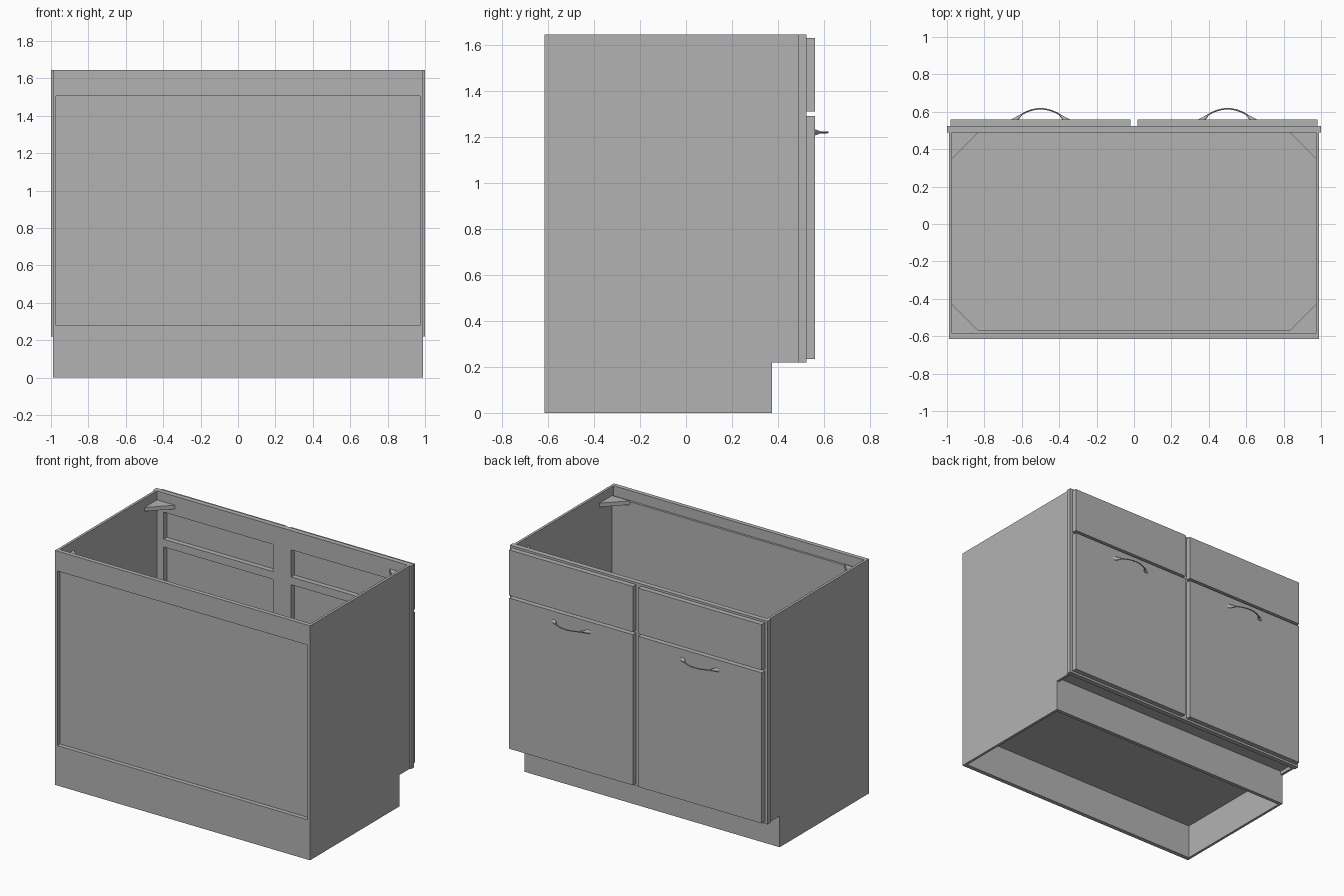
import bpy
import bmesh
from mathutils import Vector
from math import cos, sin, tau

cube = bpy.data.objects.get("Cube")
if cube:
    bpy.data.objects.remove(cube, do_unlink=True)

grey = bpy.data.materials.new("cabinet_grey")
grey.use_nodes = True
colour = (0.45, 0.45, 0.45, 1)
grey.diffuse_color = colour
grey.node_tree.nodes["Principled BSDF"].inputs["Base Color"].default_value = colour


def finish(name, bm):
    bmesh.ops.recalc_face_normals(bm, faces=bm.faces)
    mesh = bpy.data.meshes.new(name)
    bm.to_mesh(mesh)
    bm.free()
    mesh.materials.append(grey)
    obj = bpy.data.objects.new(name, mesh)
    bpy.context.collection.objects.link(obj)
    return obj


def box(name, x, y, z):
    bm = bmesh.new()
    bmesh.ops.create_cube(bm, size=1)
    for v in bm.verts:
        v.co = [r[0] + (c + 0.5) * (r[1] - r[0]) for c, r in zip(v.co, (x, y, z))]
    return finish(name, bm)


def extrude(bm, faces, offset):
    out = bmesh.ops.extrude_face_region(bm, geom=faces)
    verts = [g for g in out["geom"] if isinstance(g, bmesh.types.BMVert)]
    bmesh.ops.translate(bm, verts=verts, vec=offset)


def prism(name, points, offset):
    bm = bmesh.new()
    face = bm.faces.new([bm.verts.new(p) for p in points])
    extrude(bm, [face], offset)
    return finish(name, bm)


SIDE_IN, SIDE_OUT = 0.972, 0.99
BACK, PANEL_Y, INNER_BACK = -0.615, -0.585, -0.57
FRAME_Y, DOOR_Y, FRONT_Y = 0.49, 0.525, 0.56
TOP, KICK_Y, KICK_Z, FLOOR_Z = 1.645, 0.375, 0.22, 0.245

# Side panels with a toe notch, and triangular corner braces
profile = [(BACK, 0), (KICK_Y, 0), (KICK_Y, KICK_Z),
           (FRAME_Y, KICK_Z), (FRAME_Y, TOP), (BACK, TOP)]
for side, s in (("left", 1), ("right", -1)):
    prism(side + "_side_panel", [(s * SIDE_IN, y, z) for y, z in profile],
          (s * (SIDE_OUT - SIDE_IN), 0, 0))
    for end, y, d in (("front", FRAME_Y, -1), ("rear", INNER_BACK, 1)):
        leg = 0.14
        prism(f"{side}_{end}_corner_brace",
              [(s * SIDE_IN, y, 1.555), (s * (SIDE_IN - leg), y, 1.555),
               (s * SIDE_IN, y + d * leg, 1.555)], (0, 0, 0.027))

# Rear rails and the recessed rear panel
inside = (-SIDE_IN, SIDE_IN)
box("rear_top_rail", inside, (BACK, PANEL_Y), (1.505, TOP))
box("rear_bottom_rail", inside, (BACK, PANEL_Y), (0, 0.28))
box("rear_panel", inside, (PANEL_Y, INNER_BACK), (FLOOR_Z, 1.575))

# Floor and toe board
box("floor_panel", inside, (PANEL_Y, FRAME_Y), (FLOOR_Z, 0.272))
box("toe_board", inside, (KICK_Y - 0.025, KICK_Y), (0, FLOOR_Z))

# Face frame: a grid of cells with four openings left out
xs = [-1, -0.92, -0.07, 0.07, 0.92, 1]
zs = [KICK_Z, 0.28, 1.265, 1.32, 1.51, TOP]
bm = bmesh.new()
grid = [[bm.verts.new((x, FRAME_Y, z)) for z in zs] for x in xs]
cells = []
for i in range(len(xs) - 1):
    for j in range(len(zs) - 1):
        if not (i % 2 and j % 2):
            cells.append(bm.faces.new((grid[i][j], grid[i + 1][j],
                                       grid[i + 1][j + 1], grid[i][j + 1])))
extrude(bm, cells, (0, DOOR_Y - FRAME_Y, 0))
finish("face_frame", bm)


# Flared handle foot: an oval base narrowing to the bow
def handle_foot(name, base, tip):
    bm = bmesh.new()
    n = 12
    rings = []
    for centre, rx, rz in ((base, 0.02, 0.014), (tip, 0.004, 0.004)):
        rings.append([bm.verts.new(Vector(centre) + Vector(
            (rx * cos(tau * k / n), 0, rz * sin(tau * k / n)))) for k in range(n)])
    for k in range(n):
        m = (k + 1) % n
        bm.faces.new((rings[0][k], rings[0][m], rings[1][m], rings[1][k]))
    for ring in rings:
        bm.faces.new(ring)
    for face in bm.faces:
        face.smooth = len(face.verts) == 4
    finish(name, bm)


# Thin bowed grip
def handle_bow(name, cx, z):
    curve = bpy.data.curves.new(name, "CURVE")
    curve.dimensions = "3D"
    curve.bevel_depth = 0.004
    curve.bevel_resolution = 2
    curve.use_fill_caps = True
    spline = curve.splines.new("POLY")
    steps = 16
    spline.points.add(steps)
    for k, point in enumerate(spline.points):
        dx = 0.125 * (2 * k / steps - 1)
        point.co = (cx + dx, 0.616 - 3 * dx * dx, z, 1)
    curve.materials.append(grey)
    obj = bpy.data.objects.new(name, curve)
    bpy.context.collection.objects.link(obj)


# Drawer fronts, doors and handles
for side, s in (("left", 1), ("right", -1)):
    span = sorted((s * 0.02, s * 0.98))
    box(side + "_drawer_front", span, (DOOR_Y, FRONT_Y), (1.31, 1.63))
    box(side + "_door", span, (DOOR_Y, FRONT_Y), (0.235, 1.292))
    cx, hz = s * 0.5, 1.22
    handle_bow(side + "_handle_bow", cx, hz)
    for end, d in (("outer", s), ("inner", -s)):
        handle_foot(f"{side}_handle_{end}_foot", (cx + d * 0.135, FRONT_Y, hz),
                    (cx + d * 0.1, 0.587, hz))
